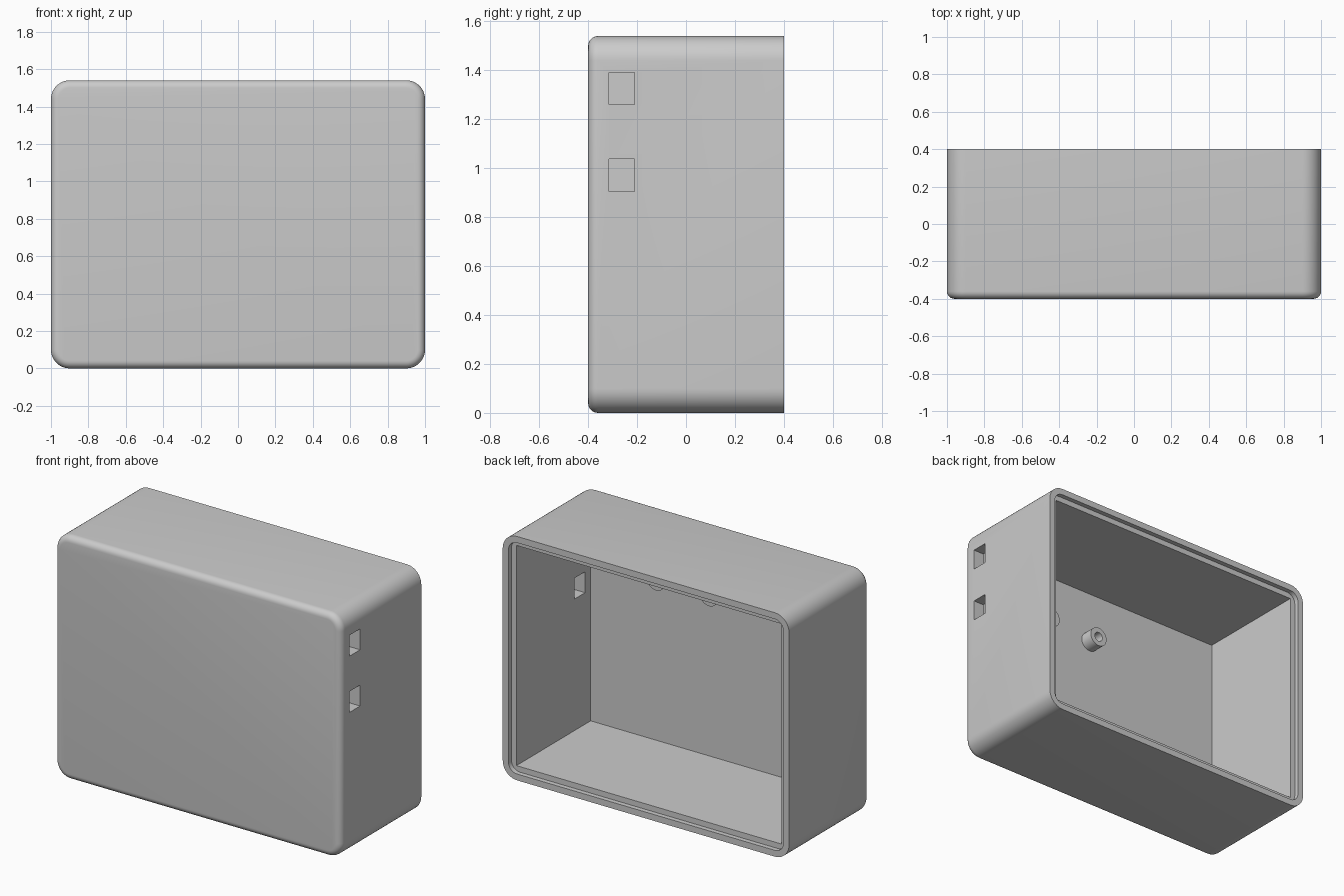
import bpy, bmesh
from math import sin, cos, pi

if "Cube" in bpy.data.objects:
    bpy.data.objects.remove(bpy.data.objects["Cube"])

W, D, H = 2.0, 0.8, 1.54      # overall size
R, F = 0.10, 0.04             # corner radius, front edge fillet
WALL, LIP, STEP, FLOOR = 0.075, 0.04, 0.03, 0.03


def rounded_rect(inset, y, radius, n=10):
    """Rounded rectangle loop in the XZ plane."""
    hx, hz = W / 2 - inset - radius, H / 2 - inset - radius
    pts = []
    for k, (sx, sz) in enumerate(((1, 1), (-1, 1), (-1, -1), (1, -1))):
        for i in range(n + 1):
            a = (k + i / n) * pi / 2
            pts.append((sx * hx + radius * cos(a), y, H / 2 + sz * hz + radius * sin(a)))
    return pts


def circle(x, y, z, r, n=32):
    return [(x + r * cos(2 * pi * i / n), y, z + r * sin(2 * pi * i / n)) for i in range(n)]


def loft(name, loops):
    """Skin equal-length loops and cap both ends."""
    bm = bmesh.new()
    rows = [[bm.verts.new(p) for p in loop] for loop in loops]
    n = len(rows[0])
    for a, b in zip(rows, rows[1:]):
        for i in range(n):
            j = (i + 1) % n
            bm.faces.new((a[i], a[j], b[j], b[i]))
    bm.faces.new(rows[0])
    bm.faces.new(rows[-1])
    bmesh.ops.recalc_face_normals(bm, faces=bm.faces[:])
    mesh = bpy.data.meshes.new(name)
    bm.to_mesh(mesh)
    bm.free()
    ob = bpy.data.objects.new(name, mesh)
    bpy.context.collection.objects.link(ob)
    return ob


def box(name, x0, x1, y0, y1, z0, z1):
    return loft(name, [[(x0, y, z0), (x1, y, z0), (x1, y, z1), (x0, y, z1)] for y in (y0, y1)])


def activate(ob):
    bpy.ops.object.select_all(action='DESELECT')
    ob.select_set(True)
    bpy.context.view_layer.objects.active = ob


def cut(target, cutter):
    cutter.hide_render = True
    mod = target.modifiers.new("cut", 'BOOLEAN')
    mod.operation, mod.solver, mod.object = 'DIFFERENCE', 'EXACT', cutter
    activate(target)
    bpy.ops.object.modifier_apply(modifier=mod.name)
    bpy.data.objects.remove(cutter)


# Enclosure body with filleted front edge
loops = []
for i in range(7):
    a = i / 6 * pi / 2
    inset = F * (1 - sin(a))
    loops.append(rounded_rect(inset, -D / 2 + F * (1 - cos(a)), R - inset))
loops.append(rounded_rect(0, D / 2, R))
body = loft("enclosure_body", loops)

# Square-cornered cavity, open to the back
cut(body, box("cavity_cutter", -W / 2 + WALL, W / 2 - WALL, -D / 2 + FLOOR, D / 2 + 0.1,
              WALL, H - WALL))

# Stepped recess for the lid
cut(body, loft("recess_cutter", [rounded_rect(LIP, y, R - LIP) for y in (D / 2 - STEP, D / 2 + 0.1)]))

# Two cable openings in the right wall
for z in (0.905, 1.26):
    cut(body, box("opening_cutter", 0.85, 1.1, -0.315, -0.21, z, z + 0.132))

# Two hollow screw posts on the inner front wall
base, tip = -D / 2 + FLOOR - 0.005, -D / 2 + FLOOR + 0.085
posts = []
for k, x in enumerate((0.04, 0.41)):
    z = 1.13
    posts.append(loft("screw_post_%d" % (k + 1), [
        circle(x, base, z, 0.062), circle(x, tip, z, 0.062),
        circle(x, tip, z, 0.03), circle(x, base + 0.006, z, 0.03)]))

for ob in [body] + posts:
    activate(ob)
    bpy.ops.object.shade_smooth_by_angle(angle=pi / 6)
